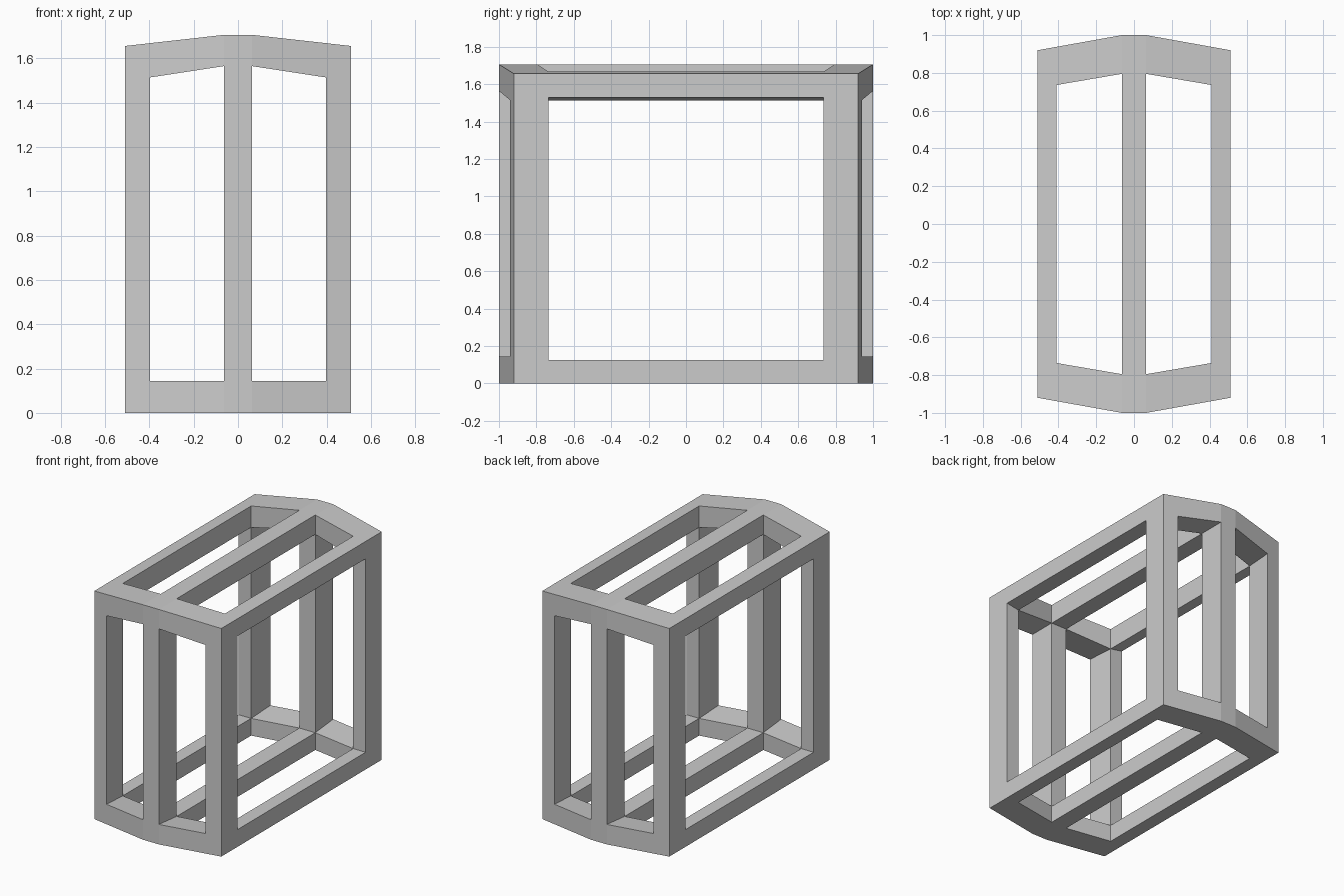
import bpy, bmesh
from itertools import product

if "Cube" in bpy.data.objects:
    bpy.data.objects.remove(bpy.data.objects["Cube"])

HALF_X, RIDGE_X = 0.51, 0.064      # outer half width, half width of the middle bars


def ramp(x, at_ridge, at_edge, edge=HALF_X):
    t = (abs(x) - RIDGE_X) / (edge - RIDGE_X)
    return at_ridge + (at_edge - at_ridge) * min(max(t, 0), 1)


def corner(i, j, k):
    """Position of one corner of the bent 5 x 3 x 3 cell lattice."""
    outer_y = j in (0, 3)
    post_in = 0.397 if outer_y else 0.41
    x = (-HALF_X, -post_in, -RIDGE_X, RIDGE_X, post_in, HALF_X)[i]
    y = ramp(x, 1.0, 0.92) if outer_y else ramp(x, 0.795, 0.736, 0.41)
    if j < 2:
        y = -y
    if k == 0:
        z = 0.0
    elif k == 1:
        z = 0.145 if outer_y and 0 < i < 5 else 0.125
    elif k == 2:
        z = 1.53 if i in (0, 5) else ramp(x, 1.565, 1.512, 0.41)
    else:
        z = ramp(x, 1.706, 1.656)
    return x, y, z


def is_bar(i, j, k):
    """A cell is solid where frame strips of two directions overlap."""
    if not (0 <= i < 5 and 0 <= j < 3 and 0 <= k < 3):
        return False
    return (i % 2 == 0) + (j != 1) + (k != 1) >= 2


# Open frame: skin every boundary between a solid cell and an empty one
bm = bmesh.new()
verts = {}


def vert(c):
    if c not in verts:
        verts[c] = bm.verts.new(corner(*c))
    return verts[c]


for cell in product(range(5), range(3), range(3)):
    if not is_bar(*cell):
        continue
    for axis, side in product(range(3), (0, 1)):
        near = list(cell)
        near[axis] += 1 if side else -1
        if is_bar(*near):
            continue
        u, v = (axis + 1) % 3, (axis + 2) % 3
        loop = []
        for du, dv in ((0, 0), (1, 0), (1, 1), (0, 1)):
            c = list(cell)
            c[axis] += side
            c[u] += du
            c[v] += dv
            loop.append(vert(tuple(c)))
        bm.faces.new(loop if side else loop[::-1])

# Merge coplanar panels into clean flat faces
bmesh.ops.dissolve_limit(bm, angle_limit=0.005, verts=bm.verts[:], edges=bm.edges[:])
mesh = bpy.data.meshes.new("open_frame")
bm.to_mesh(mesh)
bm.free()
bpy.context.collection.objects.link(bpy.data.objects.new("open_frame", mesh))
